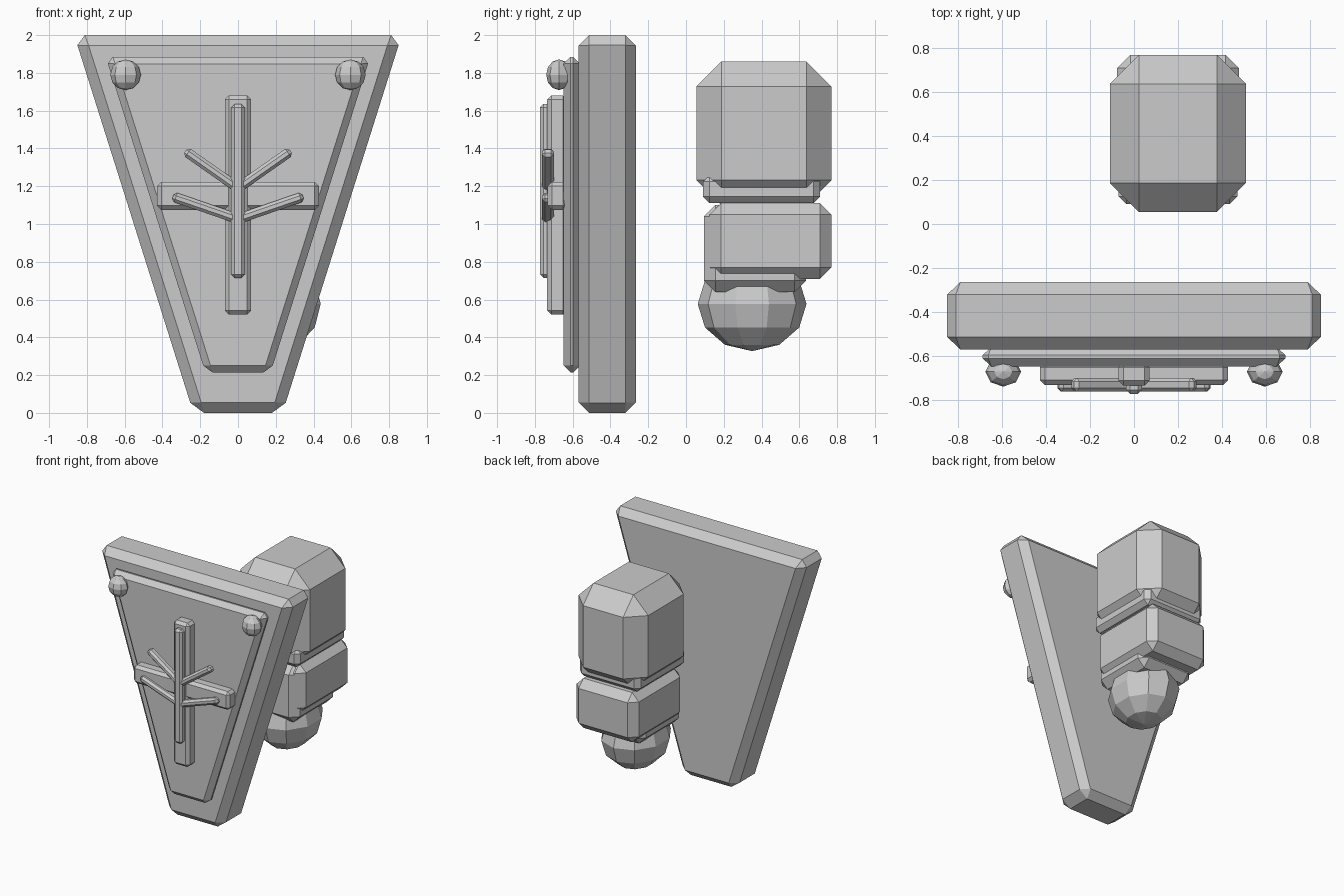
import bpy, bmesh, math
from mathutils import Matrix, Vector

cube = bpy.data.objects.get("Cube")
if cube:
    bpy.data.objects.remove(cube, do_unlink=True)

grey = bpy.data.materials.new("plain_grey")
grey.use_nodes = True
COLOUR = (0.6, 0.6, 0.6, 1)
grey.diffuse_color = COLOUR
grey.node_tree.nodes["Principled BSDF"].inputs["Base Color"].default_value = COLOUR


def finish(name, bm):
    bmesh.ops.recalc_face_normals(bm, faces=bm.faces[:])
    mesh = bpy.data.meshes.new(name)
    bm.to_mesh(mesh)
    bm.free()
    mesh.materials.append(grey)
    obj = bpy.data.objects.new(name, mesh)
    bpy.context.collection.objects.link(obj)
    return obj


def block(name, x, y, z, chamfer, bottom_scale=1.0, turn=0.0):
    """Chamfered box between ranges, optionally tapered below and turned about y."""
    bm = bmesh.new()
    bmesh.ops.create_cube(bm, size=1)
    size = Vector([r[1] - r[0] for r in (x, y, z)])
    centre = Vector([sum(r) / 2 for r in (x, y, z)])
    for v in bm.verts:
        if v.co.z < 0:
            v.co.x *= bottom_scale
        v.co *= size
    bmesh.ops.bevel(bm, geom=bm.edges[:], offset=chamfer, segments=1,
                    affect='EDGES', profile=0.5, clamp_overlap=True)
    bmesh.ops.transform(bm, verts=bm.verts[:], matrix=Matrix.Translation(centre)
                        @ Matrix.Rotation(turn, 4, 'Y'))
    return finish(name, bm)


def ball(name, centre, radii, segments):
    bm = bmesh.new()
    bmesh.ops.create_uvsphere(bm, u_segments=segments, v_segments=6, radius=1)
    bmesh.ops.transform(bm, verts=bm.verts[:], matrix=Matrix.Translation(centre)
                        @ Matrix.Diagonal((*radii, 1)))
    return finish(name, bm)


def span(centre, half):
    return (centre - half, centre + half)


# Tapered shield and its raised panel
block("shield_body", span(0, 0.867), (-0.57, -0.265), (0, 2), 0.056, 0.236 / 0.867)
block("shield_panel", span(0, 0.70), (-0.648, -0.56), (0.215, 1.885), 0.037, 0.173 / 0.70)

# Cross bars and the raised emblem spine
block("cross_upright", span(0, 0.07), (-0.735, -0.63), (0.52, 1.68), 0.022)
block("cross_bar", span(0, 0.428), (-0.732, -0.63), (1.075, 1.222), 0.022)
block("emblem_spine", span(0, 0.036), (-0.773, -0.71), (0.715, 1.635), 0.018)

# Mirrored branches and corner studs
for side, word in ((1, "left"), (-1, "right")):
    for level, x, z, length, angle in (("upper", 0.135, 1.285, 0.35, 35),
                                       ("lower", 0.17, 1.085, 0.37, 19)):
        block(f"{level}_branch_{word}", span(side * x, length / 2), (-0.763, -0.70),
              span(z, 0.026), 0.016, turn=-side * math.radians(angle))
    ball(f"stud_{word}", (side * 0.595, -0.672, 1.79), (0.081, 0.068, 0.081), 8)

# Arm behind the shield, stacked from shoulder to fist
ARM_X = 0.2
block("upper_arm", span(ARM_X, 0.31), (0.055, 0.77), (1.10, 1.86), 0.132)
block("elbow_band", span(ARM_X, 0.27), (0.09, 0.71), (1.11, 1.26), 0.035)
block("forearm", span(ARM_X, 0.277), (0.125, 0.77), (0.71, 1.11), 0.06)
block("wrist", span(ARM_X, 0.245), (0.095, 0.635), (0.64, 1.10), 0.06)
ball("fist", (ARM_X, 0.35, 0.577), (0.25, 0.288, 0.25), 10)
